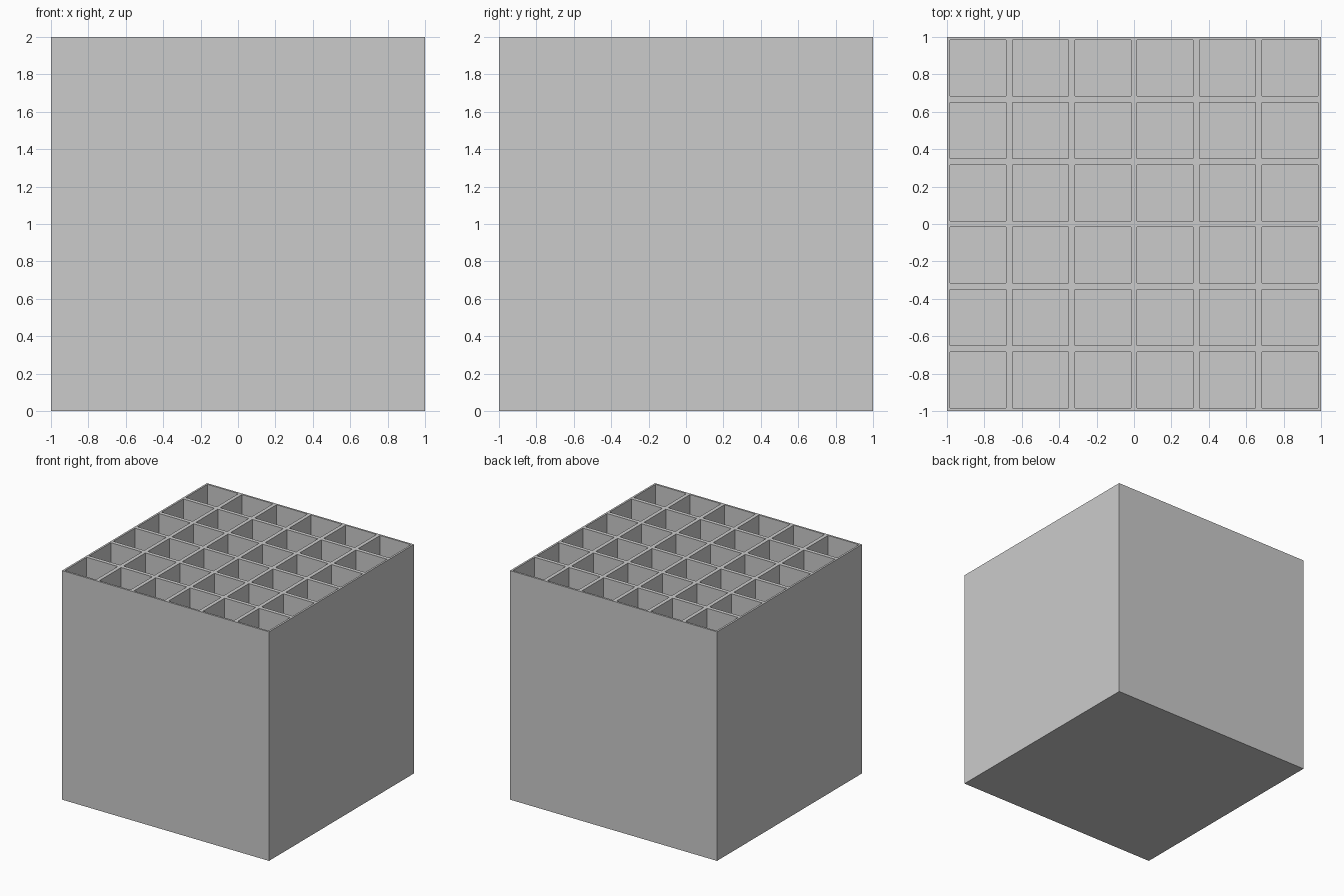
import bpy
import bmesh

SIZE = 2.0
CELLS = 6
WALL = SIZE / CELLS / 20      # half of one divider
FLOOR = WALL

old = bpy.data.objects.get("Cube")
if old:
    bpy.data.objects.remove(old, do_unlink=True)

# Plain grey material
grey = bpy.data.materials.new("light_grey")
grey.use_nodes = True
colour = (0.6, 0.6, 0.6, 1)
grey.diffuse_color = colour
for node in grey.node_tree.nodes:
    if node.type == "BSDF_PRINCIPLED":
        node.inputs["Base Color"].default_value = colour

bm = bmesh.new()

# Top split into square cells
bmesh.ops.create_grid(bm, x_segments=CELLS, y_segments=CELLS, size=SIZE / 2)
bmesh.ops.translate(bm, verts=bm.verts[:], vec=(0, 0, SIZE))
cells = bm.faces[:]
rim = [e for e in bm.edges if e.is_boundary]

# Outer walls and base
walls = bmesh.ops.extrude_edge_only(bm, edges=rim)["geom"]
lower = [v for v in walls if isinstance(v, bmesh.types.BMVert)]
for v in lower:
    v.co.z = 0
bmesh.ops.contextual_create(bm, geom=[e for e in walls if isinstance(e, bmesh.types.BMEdge)])

# Deep open compartments with thin dividers
bmesh.ops.inset_individual(bm, faces=cells, thickness=WALL, use_even_offset=True)
wells = bmesh.ops.extrude_discrete_faces(bm, faces=cells)["faces"]
for face in wells:
    for v in face.verts:
        v.co.z = FLOOR

# Merge the flat rim and sides into clean faces
bmesh.ops.dissolve_limit(bm, angle_limit=0.01, verts=bm.verts[:], edges=bm.edges[:])
bmesh.ops.triangulate(bm, faces=[f for f in bm.faces if len(f.verts) > 4])
bmesh.ops.recalc_face_normals(bm, faces=bm.faces[:])

mesh = bpy.data.meshes.new("compartment_box")
bm.to_mesh(mesh)
bm.free()
mesh.materials.append(grey)
box = bpy.data.objects.new("compartment_box", mesh)
bpy.context.collection.objects.link(box)
